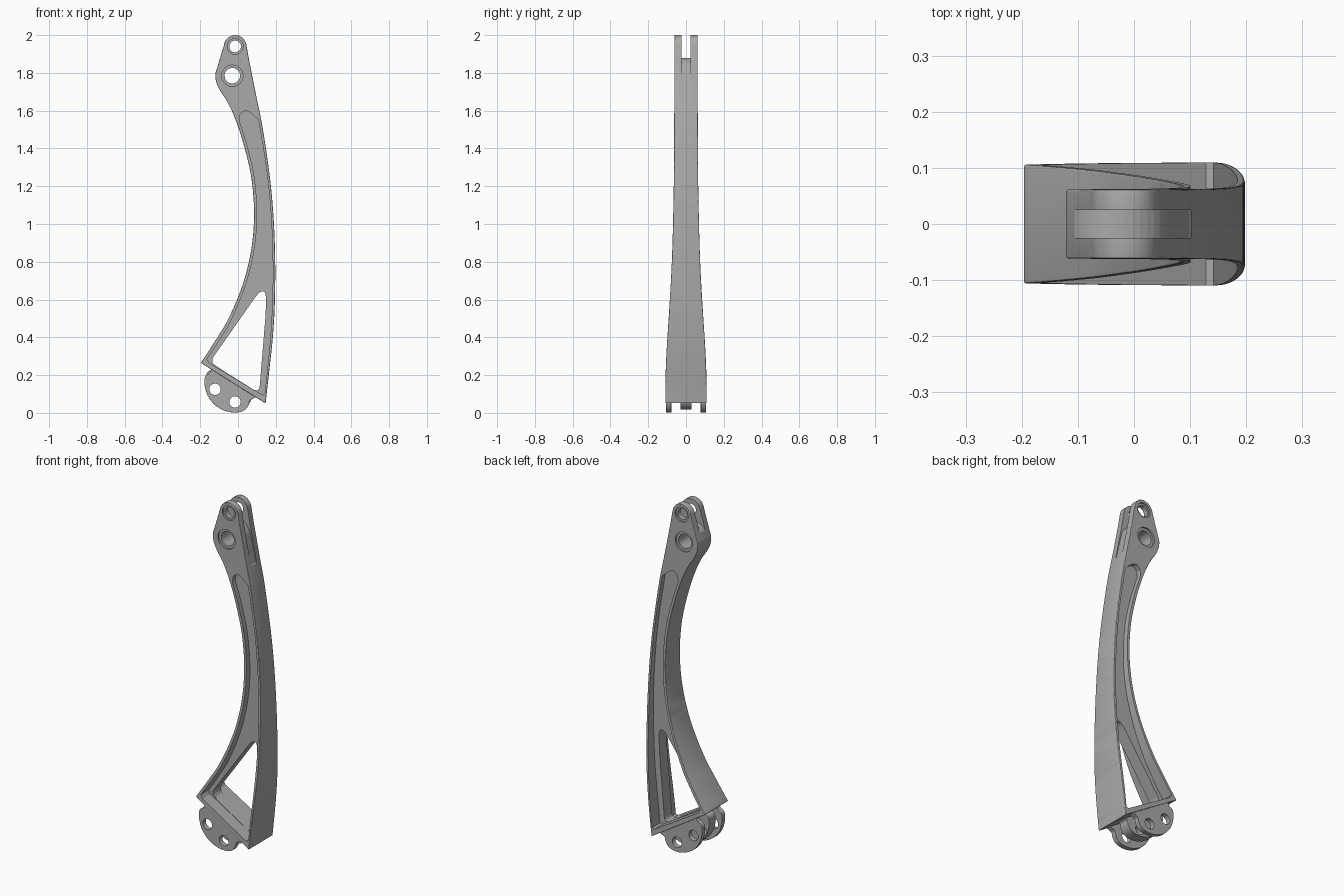
import bpy, bmesh, math
from mathutils import Vector

if "Cube" in bpy.data.objects:
    bpy.data.objects.remove(bpy.data.objects["Cube"])

metal = bpy.data.materials.new("grey metal")
metal.diffuse_color = (0.40, 0.40, 0.40, 1)
metal.use_nodes = True
metal.node_tree.nodes["Principled BSDF"].inputs["Base Color"].default_value = metal.diffuse_color


def spline(pts, n=6):
    """Smooth open curve through the points."""
    p = [Vector(q) for q in pts]
    p = [2 * p[0] - p[1]] + p + [2 * p[-1] - p[-2]]
    out = []
    for a, b, c, d in zip(p, p[1:], p[2:], p[3:]):
        for i in range(n):
            t = i / n
            out.append(0.5 * (2 * b + (c - a) * t + (2 * a - 5 * b + 4 * c - d) * t * t
                              + (3 * b - a - 3 * c + d) * t ** 3))
    return out + [p[-2]]


def rounded(pts, r, n=5):
    """Closed polygon with rounded corners."""
    p, out = [Vector(q) for q in pts], []
    for i, b in enumerate(p):
        u, v = (p[i - 1] - b), (p[(i + 1) % len(p)] - b)
        a = b + u.normalized() * min(r, u.length * .45)
        c = b + v.normalized() * min(r, v.length * .45)
        out += [a * (1 - t) ** 2 + b * 2 * t * (1 - t) + c * t * t for t in [k / n for k in range(n + 1)]]
    return out


def circle(x, z, r, n=40):
    return [(x + r * math.cos(2 * math.pi * i / n), z + r * math.sin(2 * math.pi * i / n)) for i in range(n)]


def prism(name, outline, lo, hi, axis="y", helper=False):
    """Extrude an outline along y (outline is x, z) or along x (outline is y, z)."""
    bm = bmesh.new()
    put = (lambda a, b, h: (a, h, b)) if axis == "y" else (lambda a, b, h: (h, a, b))
    ends = [[bm.verts.new(put(a, b, h)) for a, b in outline] for h in (lo, hi)]
    bm.faces.new(ends[0])
    bm.faces.new(ends[1][::-1])
    n = len(outline)
    for i in range(n):
        j = (i + 1) % n
        bm.faces.new((ends[0][i], ends[1][i], ends[1][j], ends[0][j]))
    bmesh.ops.recalc_face_normals(bm, faces=bm.faces)
    me = bpy.data.meshes.new(name)
    bm.to_mesh(me)
    bm.free()
    ob = bpy.data.objects.new(name, me)
    bpy.context.collection.objects.link(ob)
    me.materials.append(metal)
    if helper:
        ob.hide_render = True
        ob.hide_set(True)
    return ob


def boolean(ob, cutter, op="DIFFERENCE"):
    m = ob.modifiers.new(cutter.name, "BOOLEAN")
    m.object, m.operation, m.solver = cutter, op, "EXACT"


def bevel(ob, w):
    m = ob.modifiers.new("rounded edges", "BEVEL")
    m.width, m.segments, m.limit_method, m.angle_limit = w, 3, "ANGLE", math.radians(40)


def smooth(ob):
    bpy.ops.object.select_all(action="DESELECT")
    ob.select_set(True)
    bpy.context.view_layer.objects.active = ob
    bpy.ops.object.shade_smooth_by_angle(angle=math.radians(30))


# Side outline of the arm
left = spline([(-.197, .265), (-.125, .375), (-.05, .5), (.025, .68), (.07, .865), (.085, 1.05), (.072, 1.235),
               (.037, 1.395), (-.005, 1.53), (-.05, 1.635), (-.105, 1.725), (-.12, 1.785), (-.108, 1.835),
               (-.075, 1.945)])
lobe = [(-.015 + .06 * math.cos(a), 1.94 + .06 * math.sin(a))
        for a in [math.radians(160 - 150 * i / 14) for i in range(15)]]
right = spline([(.06, 1.86), (.1, 1.66), (.127, 1.53), (.16, 1.315), (.181, 1.13), (.194, .92), (.197, .68),
                (.186, .42), (.146, .05)])
arm = prism("arm", left + lobe + right, -.2, .2)

# Width of the arm by height
side = spline([(.11, -.02), (.108, .2), (.101, .36), (.088, .56), (.075, .8), (.067, 1.08), (.063, 1.4), (.061, 2.05)])
taper = prism("taper_helper", [tuple(p) for p in side] + [(-p[0], p[1]) for p in reversed(side)],
              -.4, .4, "x", True)
boolean(arm, taper, "INTERSECT")
bevel(arm, .007)

# Recessed pocket on both faces
pocket = rounded([(.145, .085), (-.17, .275)], .02, 1)[1:3] + \
    spline([(-.165, .285), (-.11, .367), (-.035, .493), (.04, .676), (.086, .863), (.101, 1.05), (.088, 1.24),
            (.053, 1.4), (.008, 1.545)]) + \
    spline([(.012, 1.58), (.035, 1.598), (.06, 1.592), (.108, 1.553)], 4) + \
    spline([(.113, 1.525), (.147, 1.315), (.168, 1.13), (.181, .92), (.184, .68), (.173, .42), (.142, .1)])
for name, lo, hi in (("front_pocket", -.3, -.035), ("back_pocket", .035, .3)):
    boolean(arm, prism(name + "_cutter", pocket, lo, hi, helper=True))

# Triangular window through the web
window = rounded([(-.15, .268), (.113, .643), (.148, .643), (.147, .53), (.112, .105)], .04)
boolean(arm, prism("window_cutter", window, -.3, .3, helper=True))

# Fork slot that wraps around the lower pivot hub
slot = [(-.3, 1.81), (-.122, 1.815)] + \
    [(-.03 + .095 * math.cos(a), 1.785 + .095 * math.sin(a))
     for a in [math.radians(155 - 145 * i / 16) for i in range(17)]] + [(.098, 1.655), (.3, 1.4), (.3, 2.2), (-.3, 2.2)]
boolean(arm, prism("slot_cutter", slot, -.025, .025, helper=True))

# Pivot holes with shallow counterbores
for i, (x, z, r, R) in enumerate([(-.015, 1.94, .031, .042), (-.03, 1.785, .041, .056)]):
    boolean(arm, prism(f"pivot_hole_{i}_cutter", circle(x, z, r), -.3, .3, helper=True))
    for s, lo, hi in (("front", -.3, -.052), ("back", .052, .3)):
        boolean(arm, prism(f"{s}_counterbore_{i}_cutter", circle(x, z, R), lo, hi, helper=True))
smooth(arm)

# Mounting lugs under the foot
lug = spline([(-.135, .24), (-.15, .213), (-.173, .195), (-.177, .15), (-.16, .09), (-.12, .04), (-.065, .01),
              (-.01, .002), (.035, .014), (.058, .045), (.062, .065), (.085, .078), (.095, .085)], 5)
holes = [prism(f"lug_hole_{i}_cutter", circle(x, z, .03), -.3, .3, helper=True)
         for i, (x, z) in enumerate([(-.122, .125), (-.016, .058)])]
for name, lo, hi in (("front_lug", -.106, -.078), ("back_lug", .078, .106)):
    ob = prism(name, lug, lo, hi)
    bevel(ob, .005)
    for h in holes:
        boolean(ob, h)
    smooth(ob)

# Shallower centre lug
mid = [(x + .008, z + .016) for x, z in lug]
ob = prism("centre_lug", mid, -.03, .03)
bevel(ob, .005)
for h in holes:
    boolean(ob, h)
smooth(ob)
